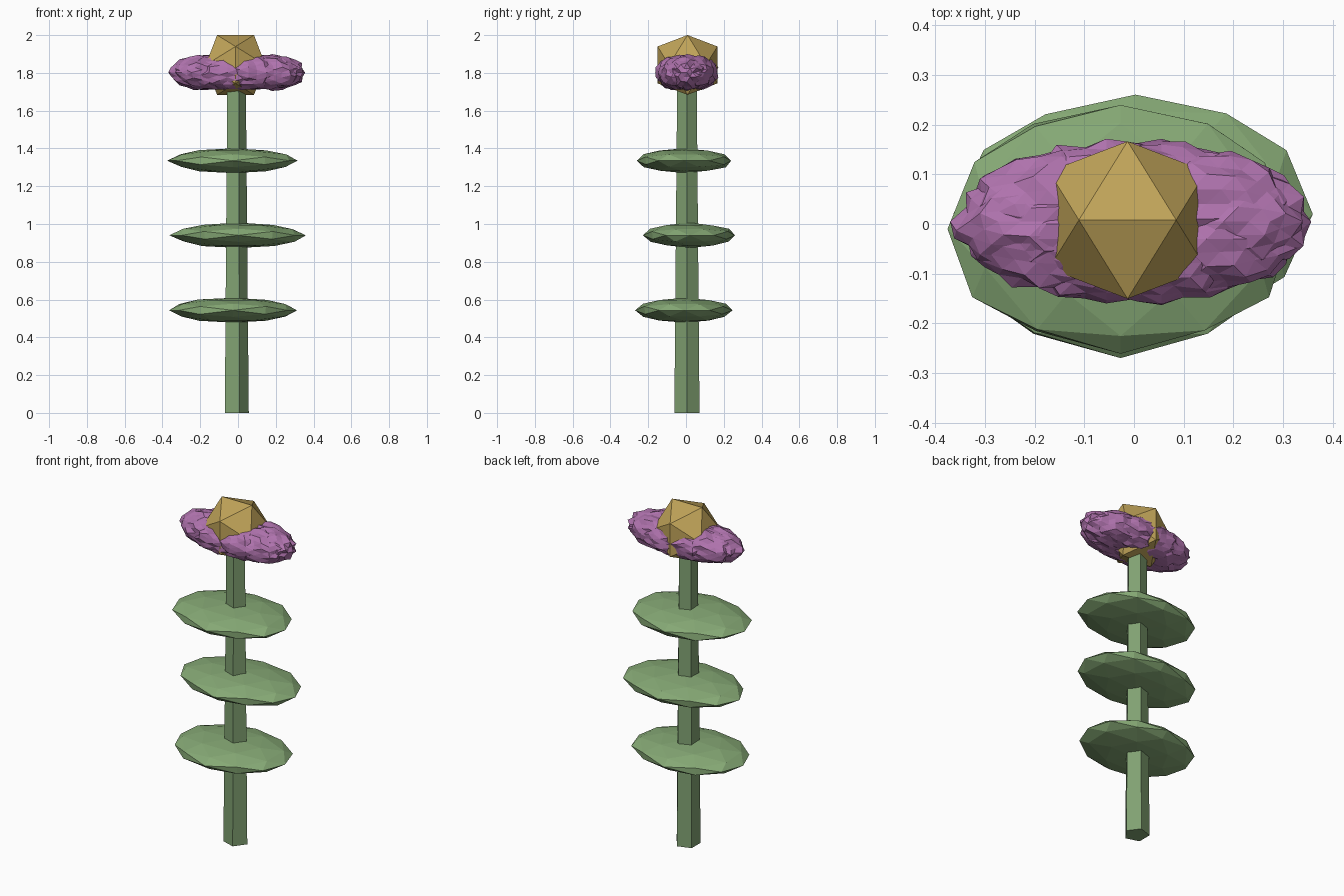
import bpy, math, random
from mathutils import Matrix, Vector

if "Cube" in bpy.data.objects:
    bpy.data.objects.remove(bpy.data.objects["Cube"])

random.seed(4)
CX, CY = -0.013, 0.005
# turns the icosphere so that an edge, not a point, is on top
EDGE_UP = Matrix.Rotation(math.radians(31.717), 4, 'X')


def material(name, rgb):
    m = bpy.data.materials.new(name)
    m.diffuse_color = (*rgb, 1)
    m.use_nodes = True
    m.node_tree.nodes["Principled BSDF"].inputs["Base Color"].default_value = m.diffuse_color
    return m


GREEN = material("leaf_green", (0.24, 0.40, 0.18))
STEM_GREEN = material("stem_green", (0.22, 0.36, 0.17))
PURPLE = material("petal_purple", (0.43, 0.17, 0.42))
GOLD = material("centre_gold", (0.53, 0.37, 0.10))


def blob(name, subdiv, centre, scale, mat, jitter=0.0, spin=0.0):
    """Flat-shaded icosphere, edge up, stretched and roughened."""
    bpy.ops.mesh.primitive_ico_sphere_add(subdivisions=subdiv, radius=1)
    ob = bpy.context.object
    ob.name = name
    me = ob.data
    # align the nearest edge midpoint to z and its edge to x
    top = max(me.vertices, key=lambda v: v.co.z).co.copy()
    pts = sorted((v.co.copy() for v in me.vertices), key=lambda c: -c.z)
    if subdiv == 1:
        p, q = pts[0], pts[1]
    else:
        p = top
        q = next(c for c in pts if abs(c.angle(top) - math.radians(63.435)) < 0.02)
    z = (p + q).normalized()
    x = (p - q).normalized()
    rot = Matrix((x, z.cross(x), z))
    for v in me.vertices:
        c = rot @ v.co * (1 + random.uniform(-jitter, jitter))
        c = Matrix.Rotation(spin, 3, 'Z') @ c
        v.co = Vector((c.x * scale[0], c.y * scale[1], c.z * scale[2])) + Vector(centre)
    me.materials.append(mat)
    return ob


# stem: tapered five-sided post
bpy.ops.mesh.primitive_cone_add(vertices=5, radius1=0.07, radius2=0.054, depth=1.8,
                                location=(CX, CY, 0.9))
stem = bpy.context.object
stem.name = "stem"
for v in stem.data.vertices:
    r = math.hypot(v.co.x, v.co.y)
    k = round((math.atan2(v.co.y, v.co.x) - math.pi / 2) / math.radians(72))
    v.co.x, v.co.y = r * math.cos(k * math.radians(72)), r * math.sin(k * math.radians(72))
stem.data.materials.append(STEM_GREEN)

# leaves: three flat discs, the middle one turned round
for i, (x, y, z, sx, sy, spin) in enumerate([
        (-0.027, -0.010, 0.543, 0.343, 0.255, 0),
        (0.003, 0.020, 0.940, 0.358, 0.245, math.pi),
        (-0.027, -0.010, 1.335, 0.343, 0.255, 0)]):
    blob(f"leaf_{i + 1}", 2, (x, y, z), (sx, sy, 0.066), GREEN, 0.025, spin)

# petals: overlapping rough ellipsoids set round an oval
COUNT = 10
for i in range(COUNT):
    a = 2 * math.pi * i / COUNT
    blob(f"petal_{i + 1}", 3, (0.18 * math.cos(a), CY + 0.06 * math.sin(a), 1.802),
         (0.175, 0.105, 0.09), PURPLE, 0.09)

# flower centre: plain icosahedron
blob("flower_centre", 1, (CX, 0.008, 1.842), (0.186, 0.186, 0.186), GOLD)
